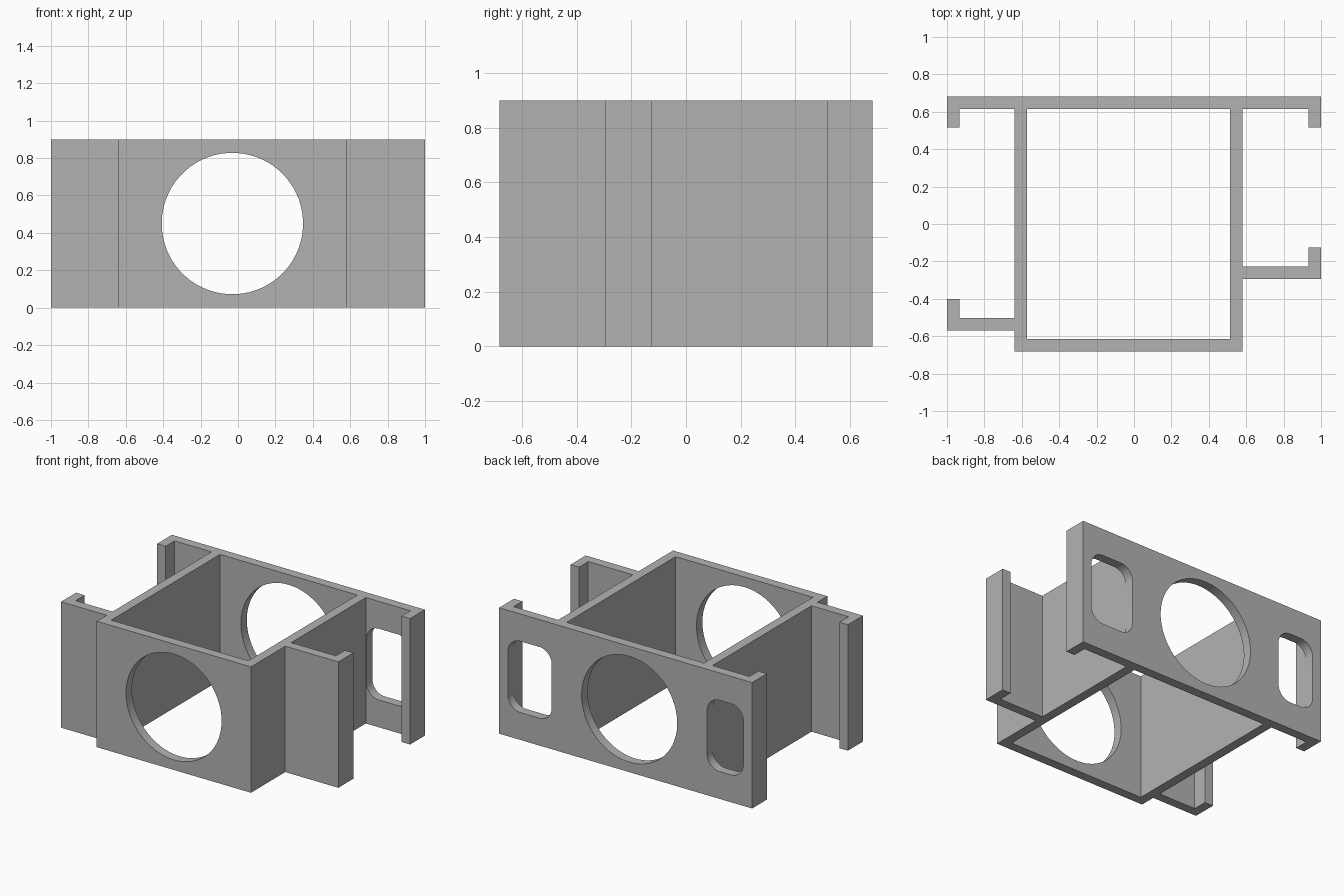
import bpy, bmesh, math
from mathutils import Vector

cube = bpy.data.objects.get("Cube")
if cube:
    bpy.data.objects.remove(cube, do_unlink=True)

HEIGHT = 0.9
MID_X, MID_Z = -0.03, HEIGHT / 2      # centre of the round openings
BACK, FRONT = 0.682, -0.682           # outer faces
T = 0.067                             # wall thickness
LEFT, RIGHT = 0.58, -0.64             # outer sides of the box

grey = bpy.data.materials.new("plain grey")
grey.use_nodes = True
colour = (0.45, 0.45, 0.45, 1)
grey.diffuse_color = colour
grey.node_tree.nodes["Principled BSDF"].inputs["Base Color"].default_value = colour


def prism(name, points, depth):
    """Extrude a closed outline of 3D points along the depth vector."""
    bm = bmesh.new()
    face = bm.faces.new([bm.verts.new(p) for p in points])
    ext = bmesh.ops.extrude_face_region(bm, geom=[face])
    moved = [v for v in ext["geom"] if isinstance(v, bmesh.types.BMVert)]
    bmesh.ops.translate(bm, verts=moved, vec=Vector(depth))
    bmesh.ops.recalc_face_normals(bm, faces=bm.faces)
    mesh = bpy.data.meshes.new(name)
    bm.to_mesh(mesh)
    bm.free()
    obj = bpy.data.objects.new(name, mesh)
    bpy.context.collection.objects.link(obj)
    mesh.materials.append(grey)
    return obj


def rounded(cx, cz, w, h, r, y, steps):
    """Rounded rectangle outline in the xz plane (a circle when w = h = 2r)."""
    pts = []
    for q, (sx, sz) in enumerate([(1, 1), (-1, 1), (-1, -1), (1, -1)]):
        for i in range(steps):
            a = (q + (i + 0.5) / steps) * math.pi / 2
            pts.append((cx + sx * (w / 2 - r) + r * math.cos(a), y,
                        cz + sz * (h / 2 - r) + r * math.sin(a)))
    return pts


def cut(target, cutter):
    mod = target.modifiers.new("cut", "BOOLEAN")
    mod.operation, mod.solver, mod.object = "DIFFERENCE", "EXACT", cutter
    bpy.context.view_layer.objects.active = target
    bpy.ops.object.modifier_apply(modifier=mod.name)
    bpy.data.objects.remove(cutter, do_unlink=True)


def hook(side, wall, y, lip):
    """Outline of a side arm with a lip turned towards the back."""
    end = side - math.copysign(T, side)
    return [(wall, y), (side, y), (side, y + lip), (end, y + lip), (end, y + T), (wall, y + T)]


# Plan of the bracket: box, two front arms, wide back plate with lips
lip_y = BACK - 0.167
back_lip = [(1, lip_y), (1, BACK), (-1, BACK), (-1, lip_y),
            (-1 + T, lip_y), (-1 + T, BACK - T), (RIGHT, BACK - T)]
back_start = [(LEFT, BACK - T), (1 - T, BACK - T), (1 - T, lip_y)]
plan = ([(RIGHT, FRONT), (LEFT, FRONT)] + hook(1, LEFT, -0.295, 0.17)
        + back_start + back_lip + hook(-1, RIGHT, -0.57, 0.17)[::-1])
bracket = prism("bracket_frame", [(x, y, 0) for x, y in plan], (0, 0, HEIGHT))

# Open middle of the box
x0, x1, y0, y1 = RIGHT + T, LEFT - T, FRONT + T, BACK - T
cut(bracket, prism("middle_cutter", [(x0, y0, -1), (x1, y0, -1), (x1, y1, -1), (x0, y1, -1)],
                   (0, 0, 3)))

# Round openings through the front and back walls
cut(bracket, prism("round_cutter", rounded(MID_X, MID_Z, 0.756, 0.756, 0.378, -1, 16), (0, 2, 0)))

# Rounded slots in the back plate, between each lip and the box
for a, b in [(LEFT + 0.004, 1 - T - 0.002), (-1 + T + 0.002, RIGHT - 0.004)]:
    outline = rounded((a + b) / 2, MID_Z, b - a, 0.51, 0.1, BACK - T - 0.03, 8)
    cut(bracket, prism("slot_cutter", outline, (0, 0.3, 0)))

# Smooth the curved cuts, keep the corners sharp
bpy.ops.object.select_all(action="DESELECT")
bracket.select_set(True)
bpy.context.view_layer.objects.active = bracket
bpy.ops.object.shade_smooth_by_angle(angle=math.radians(30))
